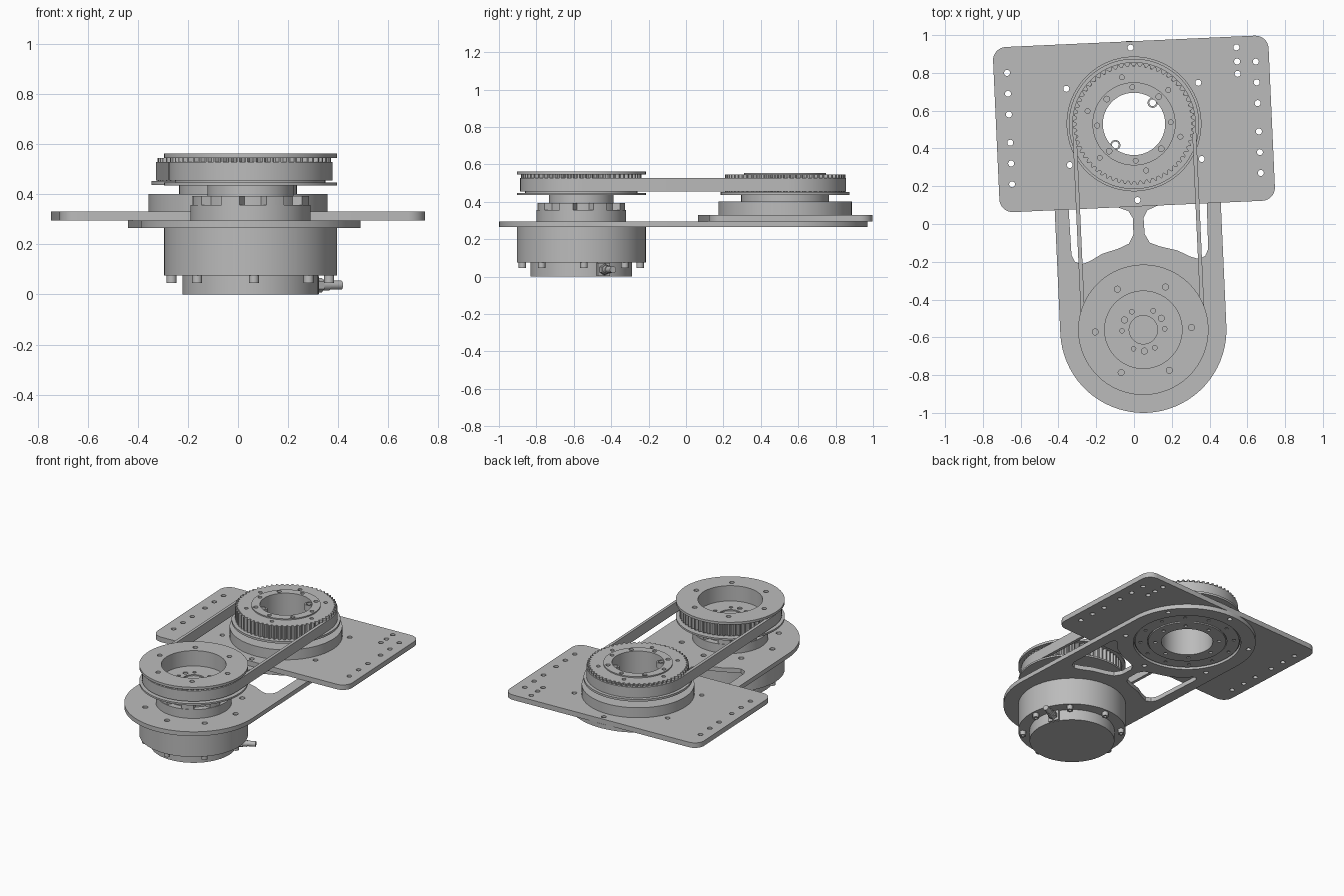
import bpy, bmesh
from math import sin, cos, pi, radians
from mathutils import Matrix, Vector

if "Cube" in bpy.data.objects:
    bpy.data.objects.remove(bpy.data.objects["Cube"], do_unlink=True)

grey = bpy.data.materials.new("machined_grey")
grey.use_nodes = True
GREY = (0.5, 0.5, 0.5, 1)
grey.diffuse_color = GREY
grey.node_tree.nodes["Principled BSDF"].inputs["Base Color"].default_value = GREY

# The whole drive is drawn in a straight frame, then turned a little
PLACE = Matrix.Translation((0, 0.53, 0)) @ Matrix.Rotation(radians(2.6), 4, "Z")
OUT = (0, 0)
MOTOR = (0, -1.091)


def circle(r, c=OUT, n=72):
    return [(c[0] + r * cos(2 * pi * i / n), c[1] + r * sin(2 * pi * i / n)) for i in range(n)]


def ring(r, size, angles, c=OUT):
    """Small round loops spread around a centre."""
    return [circle(size, (c[0] + r * cos(radians(a)), c[1] + r * sin(radians(a))), 16) for a in angles]


def gear(n, low, high, c, steps=4, shift=0.0):
    """Toothed outline, half of each pitch raised."""
    pts = []
    for i in range(n * steps):
        a = 2 * pi * (i + shift) / (n * steps)
        r = high if i % steps < steps / 2 else low
        pts.append((c[0] + r * cos(a), c[1] + r * sin(a)))
    return pts


def stadium(r, n=36):
    """Outline wrapped around both axes."""
    top = [(r * cos(pi * i / n), r * sin(pi * i / n)) for i in range(n + 1)]
    return top + [(-x, MOTOR[1] - y) for x, y in top]


def rounded_box(w, h, r, n=8):
    pts = []
    for k, (sx, sy) in enumerate([(1, 1), (-1, 1), (-1, -1), (1, -1)]):
        for i in range(n + 1):
            a = pi / 2 * (k + i / n)
            pts.append((sx * (w / 2 - r) + r * cos(a), sy * (h / 2 - r) + r * sin(a)))
    return pts


def finish(name, bm):
    me = bpy.data.meshes.new(name)
    bm.transform(PLACE)
    bm.to_mesh(me)
    bm.free()
    me.materials.append(grey)
    ob = bpy.data.objects.new(name, me)
    bpy.context.collection.objects.link(ob)
    bpy.ops.object.select_all(action="DESELECT")
    ob.select_set(True)
    bpy.context.view_layer.objects.active = ob
    bpy.ops.object.shade_smooth_by_angle(angle=radians(25))
    return ob


def part(name, *layers):
    """Stack of flat slabs; each layer is (bottom, top, outline, holes...)."""
    whole = bmesh.new()
    for z0, z1, *loops in layers:
        cu = bpy.data.curves.new("profile", "CURVE")
        cu.dimensions = "2D"
        cu.fill_mode = "BOTH"
        cu.extrude = (z1 - z0) / 2
        for loop in loops:
            sp = cu.splines.new("POLY")
            sp.points.add(len(loop) - 1)
            for p, (x, y) in zip(sp.points, loop):
                p.co = (x, y, 0, 1)
            sp.use_cyclic_u = True
        tmp = bpy.data.objects.new("profile", cu)
        me = bpy.data.meshes.new_from_object(tmp)
        bm = bmesh.new()
        bm.from_mesh(me)
        bmesh.ops.remove_doubles(bm, verts=bm.verts, dist=1e-5)
        bmesh.ops.recalc_face_normals(bm, faces=bm.faces)
        bmesh.ops.translate(bm, verts=bm.verts, vec=(0, 0, (z0 + z1) / 2))
        bm.to_mesh(me)
        bm.free()
        whole.from_mesh(me)
        bpy.data.objects.remove(tmp)
        bpy.data.curves.remove(cu)
        bpy.data.meshes.remove(me)
    return finish(name, whole)


SIX = range(0, 360, 60)
EIGHT = range(0, 360, 45)
bore = circle(0.165)
mount_holes = ring(0.404, 0.016, range(30, 390, 60))

# Lower arm plate with a pair of mirrored windows
window = [(.028, -.5), (.03, -.585), (.055, -.632), (.11, -.655), (.2, -.68), (.265, -.715),
          (.31, -.73), (.345, -.715), (.362, -.68), (.368, -.32), (.355, -.295), (.33, -.3),
          (.27, -.365), (.19, -.41), (.1, -.44), (.05, -.46)]
mirrored = [(-x, y) for x, y in window]
plate_bolts = ring(0.315, 0.018, EIGHT, MOTOR)
part("arm_plate",
     (0.265, 0.28, stadium(0.44), window, mirrored, circle(0.345), *mount_holes),
     (0.28, 0.295, stadium(0.44), window, mirrored, circle(0.345), *mount_holes, *plate_bolts))

# Wide mounting plate with hole rows
rows = [circle(0.016, (s * 0.659, y), 16) for s in (-1, 1) for y in (.30, .19, .08, -.07, -.18, -.29)]
rows += [circle(0.016, (0.56, y), 16) for y in (.38, .305, .24)]
part("mounting_plate",
     (0.295, 0.33, rounded_box(1.46, 0.875, 0.07), circle(0.3), *mount_holes, *rows))

# Output bearing under and above the plates
part("output_bearing",
     (0.27, 0.28, circle(0.25), bore, *ring(0.205, 0.012, EIGHT)),
     (0.275, 0.285, circle(0.335), circle(0.255), *ring(0.3, 0.011, range(15, 375, 30))),
     (0.28, 0.33, circle(0.34), bore),
     (0.33, 0.40, circle(0.357), bore),
     (0.40, 0.44, circle(0.235), bore))

# Output pulley
blind = ring(0.255, 0.013, range(42, 402, 60))
hub_blind = ring(0.195, 0.013, range(0, 360, 90))
hub_open = ring(0.195, 0.015, range(45, 405, 90))
teeth = gear(60, 0.305, 0.322, OUT)
part("output_pulley",
     (0.437, 0.452, circle(0.345), bore),
     (0.452, 0.52, teeth, bore),
     (0.52, 0.545, teeth, bore, *blind, *hub_blind, *hub_open),
     (0.545, 0.553, circle(0.22), bore, *hub_blind, *hub_open))

# Small eyelets at the bore edge
for side, ang in (("left", 46), ("right", 226)):
    part("eyelet_" + side, (0.50, 0.54, *ring(0.149, 0.027, [ang]), *ring(0.149, 0.018, [ang])))

# Motor body, rear cap and rear screws
part("motor_body", (0.075, 0.265, circle(0.345, MOTOR)))
part("motor_cap", (0, 0.075, circle(0.272, MOTOR)))
part("rear_screws", *[(0.045, 0.075, s, k) for s, k in zip(ring(0.315, 0.02, EIGHT, MOTOR),
                                                          ring(0.315, 0.009, EIGHT, MOTOR))])

# Gearbox with notched rim, and its output neck
part("gearbox",
     (0.295, 0.357, circle(0.24, MOTOR)),
     (0.357, 0.392, gear(8, 0.2, 0.237, MOTOR, 12, 3.5)),
     (0.392, 0.437, circle(0.172, MOTOR)))

# Motor pulley: flanges, toothed rim, deep bore and screwed floor
well = circle(0.205, MOTOR)
motor_teeth = gear(60, 0.305, 0.322, MOTOR)
flange_holes = ring(0.255, 0.016, SIX, MOTOR)
part("motor_pulley",
     (0.435, 0.447, circle(0.345, MOTOR)),
     (0.447, 0.455, circle(0.3, MOTOR), circle(0.075, MOTOR),
      *ring(0.113, 0.012, SIX, MOTOR), *ring(0.113, 0.016, (30, 150, 270), MOTOR)),
     (0.455, 0.545, motor_teeth, well),
     (0.545, 0.562, circle(0.345, MOTOR), well, *flange_holes))

# Drive belt
part("belt", (0.455, 0.528, stadium(0.327), stadium(0.306)))

# Cable outlet on the motor cap
bm = bmesh.new()
out = Vector((cos(radians(22.5)), sin(radians(22.5)), 0))
turn = out.to_track_quat("Z", "Y").to_matrix().to_4x4()
for start, end, r, sides in ((0.2, 0.285, 0.05, 4), (0.285, 0.315, 0.029, 6),
                             (0.315, 0.345, 0.022, 20), (0.345, 0.4, 0.018, 20)):
    centre = Vector((*MOTOR, 0.037)) + out * (start + end) / 2
    spin = Matrix.Rotation(pi / 4, 4, "Z") if sides == 4 else Matrix()
    bmesh.ops.create_cone(bm, cap_ends=True, segments=sides, radius1=r, radius2=r, depth=end - start,
                          matrix=Matrix.Translation(centre) @ turn @ spin)
finish("cable_outlet", bm)
